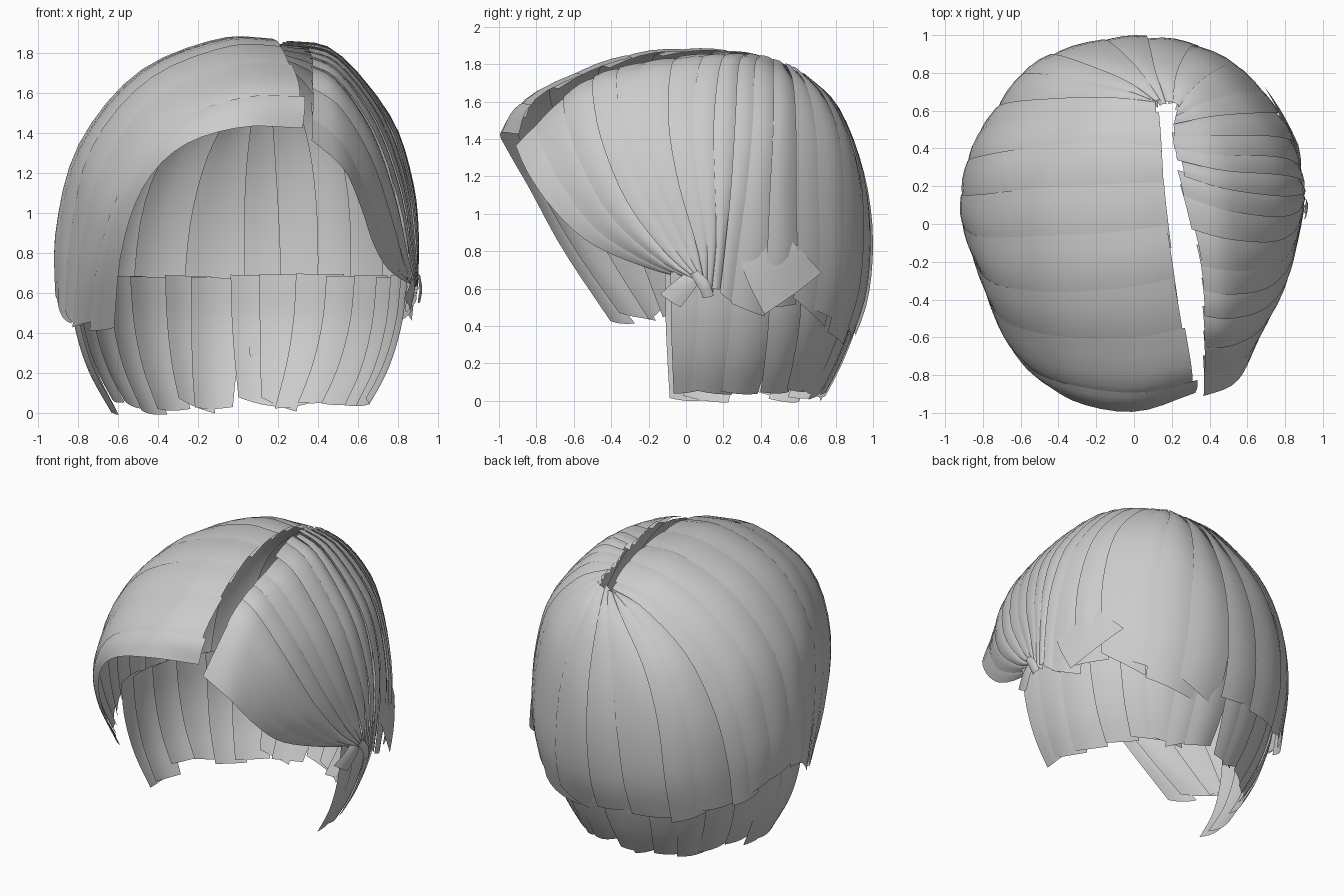
import bpy, bmesh, math, random
from mathutils import Vector

random.seed(4)
CENTRE = Vector((0, 0, 0.8))

# Guide strands, root to tip, going from the fringe round the back to the other temple
FRINGE = [
    [(.33, -.90, 1.43), (.02, -1.0, 1.435), (-.28, -.96, 1.34), (-.48, -.84, 1.13), (-.59, -.66, .80), (-.63, -.38, .38)],
    [(.33, -.76, 1.63), (0, -.82, 1.62), (-.40, -.77, 1.45), (-.63, -.66, 1.1), (-.73, -.46, .75), (-.77, -.22, .41)],
    [(.25, -.30, 1.82), (-.05, -.36, 1.82), (-.45, -.38, 1.65), (-.73, -.33, 1.3), (-.83, -.21, .85), (-.86, -.08, .42)],
    [(.19, .10, 1.86), (-.10, .07, 1.86), (-.50, .05, 1.69), (-.79, .03, 1.33), (-.90, .05, .9), (-.90, .08, .53)],
    [(.17, .40, 1.83), (-.15, .42, 1.81), (-.50, .40, 1.62), (-.76, .36, 1.3), (-.87, .33, .85), (-.86, .30, .48)],
]
BACK = [
    [(.15, .62, 1.74), (-.15, .64, 1.69), (-.48, .62, 1.45), (-.68, .60, 1.1), (-.75, .57, .75), (-.74, .52, .38)],
    [(.13, .63, 1.73), (-.05, .74, 1.62), (-.30, .83, 1.38), (-.44, .87, 1.05), (-.48, .86, .65), (-.46, .77, .30)],
    [(.17, .62, 1.74), (.10, .80, 1.57), (.06, .93, 1.25), (.04, .985, .9), (.03, .96, .55), (.03, .86, .27)],
    [(.22, .60, 1.76), (.30, .74, 1.62), (.40, .84, 1.38), (.46, .87, 1.05), (.48, .86, .65), (.46, .78, .31)],
]
TUCKED = [
    [(.20, .52, 1.80), (.42, .56, 1.70), (.64, .57, 1.45), (.75, .56, 1.1), (.78, .55, .75), (.75, .50, .40)],
    [(.21, .38, 1.84), (.46, .34, 1.78), (.73, .33, 1.48), (.85, .30, 1.15), (.88, .26, .85), (.87, .22, .53)],
    [(.24, .20, 1.85), (.48, .12, 1.80), (.75, .08, 1.48), (.86, .10, 1.15), (.89, .13, .85), (.88, .12, .59)],
    [(.33, -.20, 1.81), (.50, -.23, 1.74), (.70, -.22, 1.48), (.82, -.14, 1.15), (.87, 0, .82), (.89, .10, .62)],
    [(.35, -.55, 1.70), (.50, -.56, 1.61), (.67, -.50, 1.35), (.78, -.35, 1.03), (.84, -.12, .77), (.89, .10, .62)],
    [(.34, -.91, 1.38), (.52, -.84, 1.22), (.61, -.70, 1.02), (.67, -.50, .84), (.75, -.20, .71), (.88, .10, .63)],
]
CAP = FRINGE + BACK + TUCKED

# Nape guides: an inward-curling ring, wider at the top
NAPE = []
for i in range(15):
    a = math.radians(187 - 192 * i / 14)
    NAPE.append([(rx * math.cos(a), ry * math.sin(a), z) for rx, ry, z in
                 ((.84, .93, .70), (.81, .91, .45), (.74, .83, .22), (.62, .72, .0))])


def spline(pts, t):
    """Catmull-Rom through pts, continued straight past both ends."""
    p = [Vector(q) for q in pts]
    p = [2 * p[0] - p[1]] + p + [2 * p[-1] - p[-2]]
    i = max(0, min(len(pts) - 2, int(math.floor(t))))
    f = t - i
    a, b, c, d = p[i:i + 4]
    if f > 1:
        return c + (d - b) * .5 * (f - 1)
    return .5 * (2 * b + (c - a) * f + (2 * a - 5 * b + 4 * c - d) * f * f
                 + (3 * b - a - 3 * c + d) * f ** 3)


def surface(guides, u, v):
    lo = max(0, min(len(guides) - 4, int(u) - 1))
    rows = [spline(g, v * (len(guides[0]) - 1)) for g in guides[lo:lo + 4]]
    return spline(rows, u - lo)


def card(bm, guides, u0, u1, lift, ragged, lean, rows=18, cols=5):
    """One strip of hair: one edge tucked under its neighbour, slanted tip."""
    tip_a, tip_b = (1 - random.random() * ragged for _ in range(2))
    root = random.uniform(0, .03)
    lean = random.uniform(-lean, lean)
    top = len(guides) - 1
    grid = []
    for r in range(rows + 1):
        line = []
        for c in range(cols + 1):
            s = c / cols
            v = root + (tip_a + (tip_b - tip_a) * s - root) * r / rows
            u = max(0, min(top, u0 + (u1 - u0) * s + lean * v * v * min(1, u0, top - u1)))
            p = surface(guides, u, v)
            out = (p - CENTRE).normalized()
            bow = lift * (s - .5) + .012 * math.sin(math.pi * s)
            line.append(bm.verts.new(p + out * bow))
        grid.append(line)
    for r in range(rows):
        for c in range(cols):
            bm.faces.new((grid[r][c], grid[r + 1][c], grid[r + 1][c + 1], grid[r][c + 1]))


def hair_part(name, guides, start, end, count, lift=.018, ragged=.08, lean=0.0):
    bm = bmesh.new()
    step = (end - start) / count
    top = len(guides) - 1
    for i in range(count):
        u0 = max(0, start + i * step - step * random.uniform(.1, .35))
        u1 = min(top, start + (i + 1) * step + step * random.uniform(.1, .35))
        card(bm, guides, u0, u1, lift, ragged, lean)
    mesh = bpy.data.meshes.new(name)
    bm.to_mesh(mesh)
    bm.free()
    obj = bpy.data.objects.new(name, mesh)
    bpy.context.collection.objects.link(obj)
    for f in mesh.polygons:
        f.use_smooth = True
    return obj


# Broad sweep from the parting over to the far side
hair_part("swept_fringe", CAP, 0, 4.6, 7, ragged=.05)
# Long strips falling from the crown
hair_part("back_strips", CAP, 4.6, 9.4, 10, lift=.024, ragged=.1, lean=.15)
# Narrow strips drawn together behind the ear
hair_part("tucked_side", CAP, 9.4, 14, 11, lift=.024, ragged=.04)
# Shorter layer curling under at the neck
hair_part("nape_layer", NAPE, 0, 14, 16, lift=.025, ragged=.12, lean=.35)

# Loose wisps around the tuck point, each lying between two edge curves
wisps = [
    [[(.87, .02, .70), (.86, -.06, .64), (.83, -.14, .57)], [(.88, .10, .68), (.88, .04, .59), (.86, -.03, .50)]],
    [[(.90, .06, .70), (.91, .12, .64), (.90, .15, .56)], [(.90, .02, .68), (.91, .07, .60), (.90, .09, .55)]],
    [[(.88, .25, .85), (.885, .33, .64), (.87, .42, .46)], [(.80, .46, .95), (.76, .60, .82), (.69, .73, .68)]],
]
for n, (a, b) in enumerate(wisps):
    blend = [[tuple(Vector(p).lerp(Vector(q), k / 3)) for p, q in zip(a, b)] for k in range(4)]
    hair_part(f"wisp_{n + 1}", blend, 0, 3, 1, lift=0, ragged=.02)
